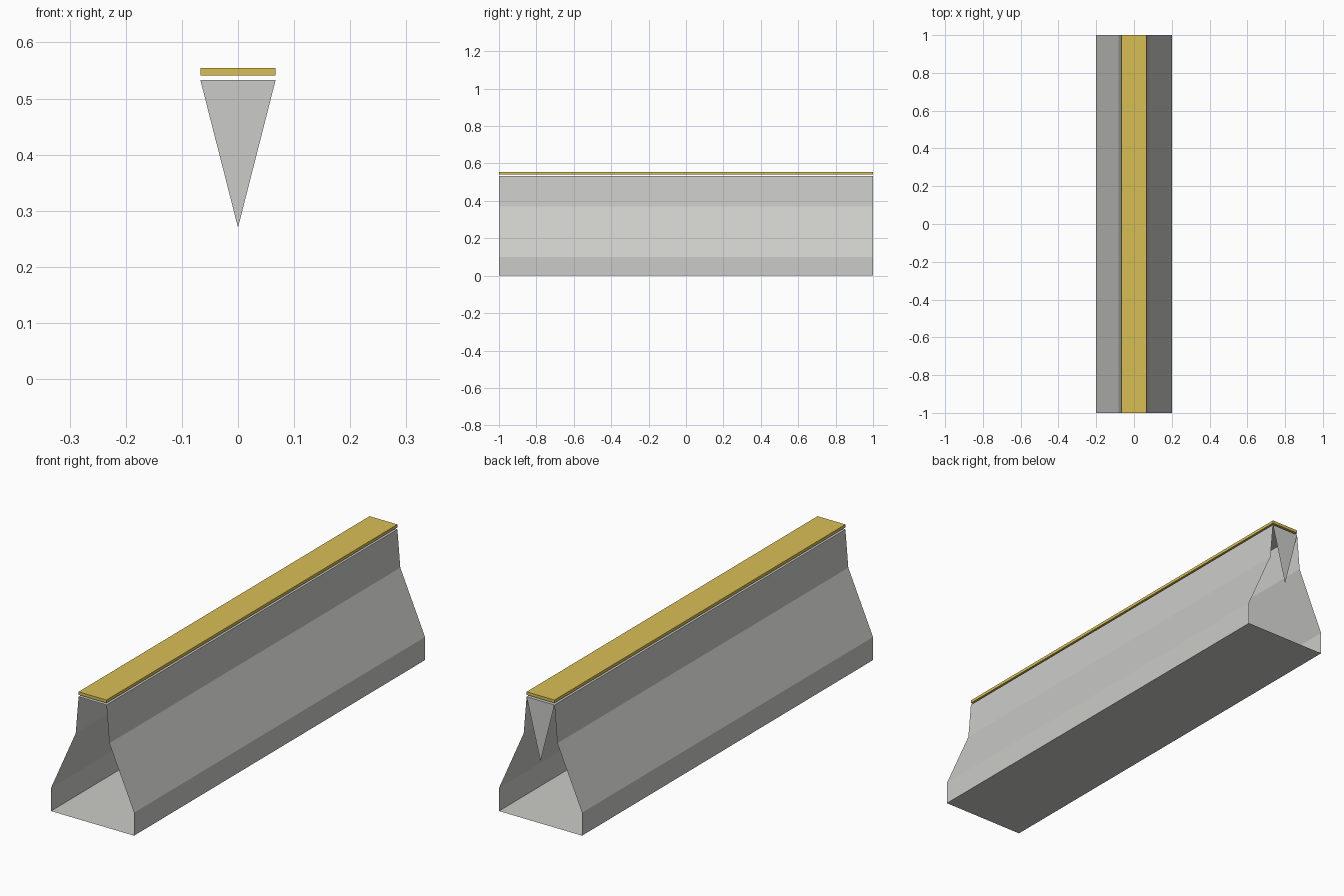
import bpy, bmesh

if "Cube" in bpy.data.objects:
    bpy.data.objects.remove(bpy.data.objects["Cube"])


def material(name, rgb):
    m = bpy.data.materials.new(name)
    m.diffuse_color = (*rgb, 1)
    m.use_nodes = True
    m.node_tree.nodes["Principled BSDF"].inputs["Base Color"].default_value = m.diffuse_color
    return m


def finish(name, bm, mat):
    mesh = bpy.data.meshes.new(name)
    bm.to_mesh(mesh)
    bm.free()
    mesh.materials.append(mat)
    obj = bpy.data.objects.new(name, mesh)
    bpy.context.collection.objects.link(obj)
    return obj


concrete = material("concrete_grey", (0.60, 0.60, 0.58))
yellow = material("stripe_yellow", (0.69, 0.52, 0.09))

HALF = 1.0      # half length along y
TOP = 0.533     # height of the concrete
TOP_X = 0.067   # half width of the crest

# Barrier shell: closed cross-section swept along y, open at the ends
right = [(0.20, 0.0), (0.20, 0.10), (0.081, 0.37), (TOP_X, TOP)]
profile = right + [(-x, z) for x, z in reversed(right)]
bm = bmesh.new()
front = [bm.verts.new((x, -HALF, z)) for x, z in profile]
back = [bm.verts.new((x, HALF, z)) for x, z in profile]
for i in range(len(profile)):
    j = (i + 1) % len(profile)
    bm.faces.new((front[i], front[j], back[j], back[i]))
bmesh.ops.recalc_face_normals(bm, faces=bm.faces)
finish("barrier_shell", bm, concrete)

# Triangular web closing part of the back end
bm = bmesh.new()
web = [(TOP_X, TOP), (0, 0.27), (-TOP_X, TOP)]
bm.faces.new([bm.verts.new((x, HALF, z)) for x, z in web])
finish("end_web", bm, concrete)

# Yellow strip floating just above the crest
bm = bmesh.new()
bmesh.ops.create_cube(bm, size=1)
bmesh.ops.scale(bm, vec=(2 * TOP_X, 2 * HALF, 0.013), verts=bm.verts)
bmesh.ops.translate(bm, vec=(0, 0, 0.548), verts=bm.verts)
finish("top_strip", bm, yellow)
